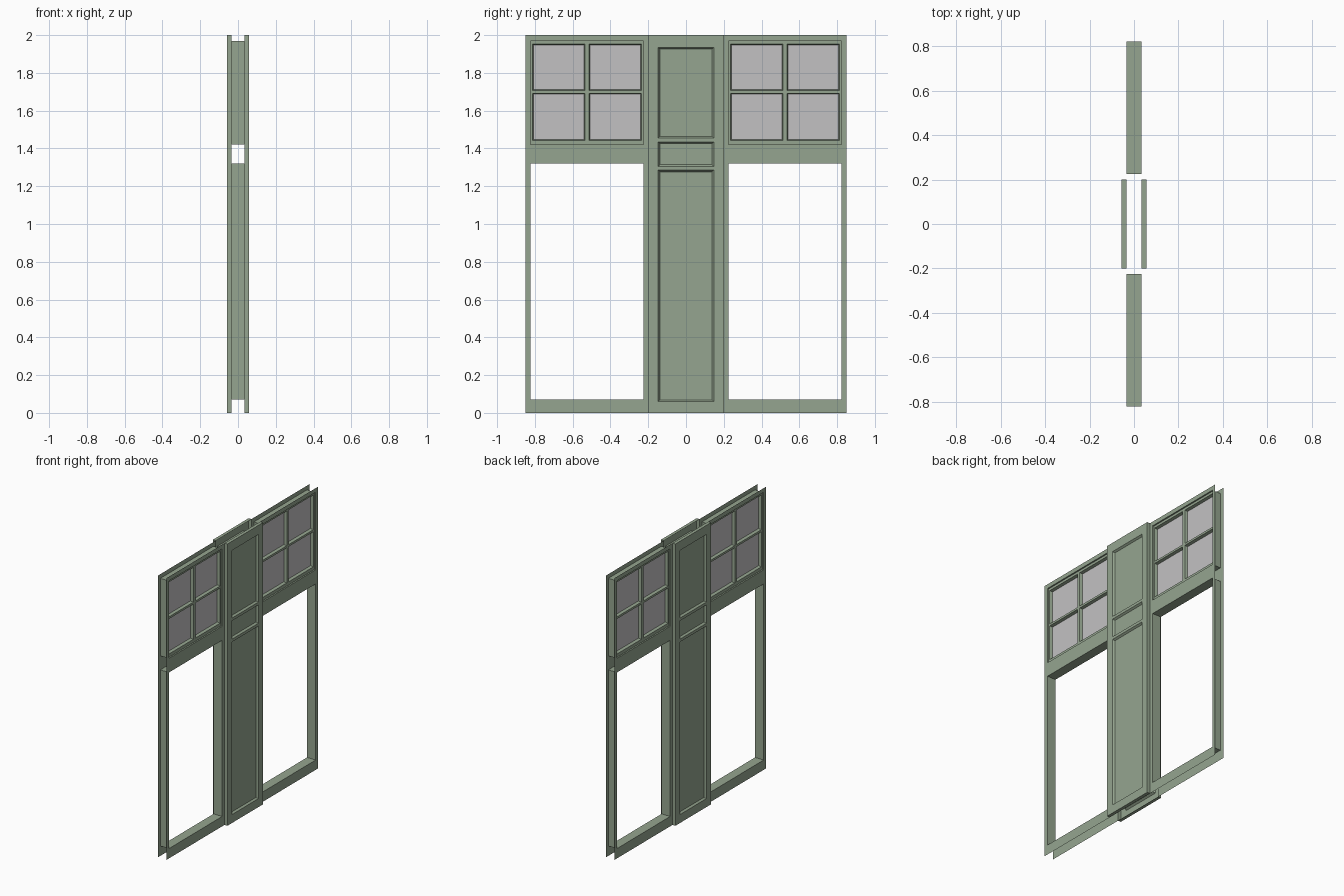
import bpy, bmesh

if "Cube" in bpy.data.objects:
    bpy.data.objects.remove(bpy.data.objects["Cube"])

WALL_X, COL_X = 0.034, 0.057      # wall skin and raised pilaster distances


def material(name, rgb):
    m = bpy.data.materials.new(name)
    m.diffuse_color = (*rgb, 1)
    m.use_nodes = True
    m.node_tree.nodes["Principled BSDF"].inputs["Base Color"].default_value = m.diffuse_color
    return m


green = material("sage green paint", (0.300, 0.376, 0.276))
grey = material("grey glass", (0.545, 0.535, 0.545))


def quad(bm, pts):
    bm.faces.new([bm.verts.new(p) for p in pts])


def rect(x, y0, y1, z0, z1):
    """Corners in order, facing +x."""
    return [(x, y0, z0), (x, y1, z0), (x, y1, z1), (x, y0, z1)]


def walls(bm, a, b):
    """Join two rectangles with four sides that face into the opening."""
    for i in range(4):
        j = (i + 1) % 4
        quad(bm, [a[j], a[i], b[i], b[j]])


def sheet(bm, x, ys, zs, holes):
    """Flat grid of cells facing +x, leaving out the hole cells."""
    for i in range(len(ys) - 1):
        for k in range(len(zs) - 1):
            if (i, k) not in holes:
                quad(bm, rect(x, ys[i], ys[i + 1], zs[k], zs[k + 1]))


def finish(bm, name, mat, axes):
    bmesh.ops.remove_doubles(bm, verts=bm.verts, dist=1e-5)
    # dissolve the cell seams so every face stays clean
    bmesh.ops.dissolve_limit(bm, angle_limit=0.01, verts=bm.verts, edges=bm.edges)
    me = bpy.data.meshes.new(name)
    bm.to_mesh(me)
    bm.free()
    me.materials.append(mat)
    ob = bpy.data.objects.new(name, me)
    bpy.context.collection.objects.link(ob)
    mod = ob.modifiers.new("mirror", "MIRROR")
    mod.use_axis = axes
    mod.use_mirror_merge = False


Y0, Y1 = 0.226, 0.823             # opening sides
OPENINGS = [(0.07, 1.32), (1.42, 1.97)]

# Thin wall skins with a door opening and a window opening per side
bm = bmesh.new()
sheet(bm, WALL_X, [0.2, Y0, Y1, 0.85], [0, 0.07, 1.32, 1.42, 1.97, 2],
      {(1, 1), (1, 3)})
finish(bm, "wall_skin", green, (True, True, False))

# Reveals that run through the wall around the openings
bm = bmesh.new()
for z0, z1 in OPENINGS:
    walls(bm, rect(WALL_X, Y0, Y1, z0, z1), rect(-WALL_X, Y0, Y1, z0, z1))
finish(bm, "opening_reveal", green, (False, True, False))

# Raised pilaster with three recessed fields
bm = bmesh.new()
ys = [-0.2, -0.147, 0.147, 0.2]
zs = [0, 0.06, 1.285, 1.305, 1.435, 1.455, 1.935, 2]
fields = {(1, 1), (1, 3), (1, 5)}
sheet(bm, COL_X, ys, zs, fields)
for i, k in fields:
    outer = rect(COL_X, ys[i], ys[i + 1], zs[k], zs[k + 1])
    d = 0.009
    floor = rect(COL_X - 0.013, ys[i] + d, ys[i + 1] - d, zs[k] + d, zs[k + 1] - d)
    walls(bm, outer, floor)
    quad(bm, floor)
# outer sides of the pilaster
walls(bm, rect(WALL_X, -0.2, 0.2, 0, 2), rect(COL_X, -0.2, 0.2, 0, 2))
finish(bm, "centre_pilaster", green, (True, False, False))

# Window sash: frame and cross bars with chamfered edges
ys = [Y0, 0.235, 0.513, 0.535, 0.812, Y1]
zs = [1.42, 1.443, 1.692, 1.707, 1.953, 1.97]
panes = {(i, k) for i in (1, 3) for k in (1, 3)}
bm = bmesh.new()
sheet(bm, 0.024, ys, zs, panes)
for i, k in panes:
    d = 0.005
    walls(bm, rect(0.024, ys[i], ys[i + 1], zs[k], zs[k + 1]),
          rect(0.004, ys[i] + d, ys[i + 1] - d, zs[k] + d, zs[k + 1] - d))
finish(bm, "window_sash", green, (True, True, False))

# Glass panes
bm = bmesh.new()
for i, k in panes:
    quad(bm, rect(0.004, ys[i], ys[i + 1], zs[k], zs[k + 1]))
finish(bm, "window_glass", grey, (True, True, False))
